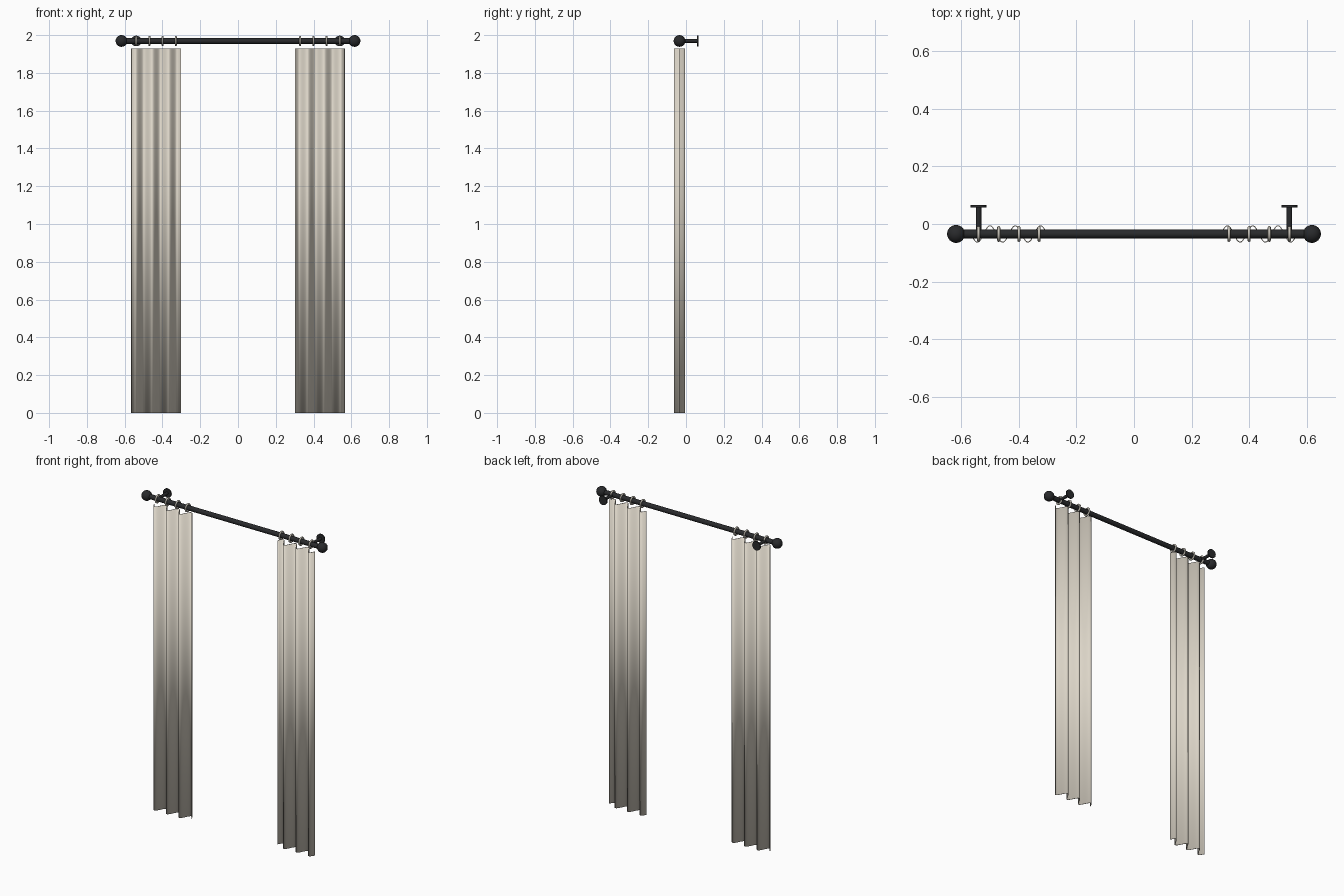
import bpy, math

if "Cube" in bpy.data.objects:
    bpy.data.objects.remove(bpy.data.objects["Cube"])

ROD_Y, ROD_Z = -0.0345, 1.969


def material(name, rgb):
    m = bpy.data.materials.new(name)
    m.diffuse_color = (*rgb, 1)
    m.use_nodes = True
    m.node_tree.nodes["Principled BSDF"].inputs["Base Color"].default_value = m.diffuse_color
    return m


BLACK = material("black_metal", (0.022, 0.023, 0.025))
METAL = material("ring_metal", (0.55, 0.52, 0.46))
CLOTH = material("linen", (0.72, 0.67, 0.58))


def finish(name, mat):
    ob = bpy.context.object
    ob.name = name
    ob.data.materials.append(mat)
    bpy.ops.object.shade_smooth_by_angle(angle=math.radians(40))
    return ob


def cylinder(name, radius, length, loc, rot, mat):
    bpy.ops.mesh.primitive_cylinder_add(vertices=32, radius=radius, depth=length,
                                        location=loc, rotation=rot)
    return finish(name, mat)


def curtain(name, side, mat):
    # pleated sheet: three sine folds, straight drop, given a little thickness
    n, x0, x1, amp, top = 72, 0.302, 0.565, 0.0285, 1.929
    verts = []
    for i in range(n + 1):
        t = i / n
        x = side * (x0 + (x1 - x0) * t)
        y = ROD_Y + amp * math.sin(6 * math.pi * t)
        verts += [(x, y, 0), (x, y, top)]
    faces = [(2 * i, 2 * i + 2, 2 * i + 3, 2 * i + 1)[::side] for i in range(n)]
    me = bpy.data.meshes.new(name)
    me.from_pydata(verts, [], faces)
    ob = bpy.data.objects.new(name, me)
    bpy.context.collection.objects.link(ob)
    bpy.ops.object.select_all(action='DESELECT')
    ob.select_set(True)
    bpy.context.view_layer.objects.active = ob
    finish(name, mat)
    mod = ob.modifiers.new("thickness", 'SOLIDIFY')
    mod.thickness, mod.offset = 0.003, 0


along_x = (0, math.pi / 2, 0)
along_y = (math.pi / 2, 0, 0)

# rod
cylinder("rod", 0.015, 1.23, (0, ROD_Y, ROD_Z), along_x, BLACK)

for side, label in ((-1, "left"), (1, "right")):
    # ball finial
    bpy.ops.mesh.primitive_uv_sphere_add(segments=32, ring_count=16, radius=0.031,
                                         location=(side * 0.617, ROD_Y, ROD_Z))
    finish(f"finial_{label}", BLACK)

    # wall bracket: arm and round plate
    bx = side * 0.539
    cylinder(f"bracket_arm_{label}", 0.0095, 0.0965, (bx, ROD_Y + 0.04825, ROD_Z), along_y, BLACK)
    cylinder(f"bracket_plate_{label}", 0.028, 0.008, (bx, 0.0615, ROD_Z), along_y, BLACK)

    # curtain rings
    for i in range(4):
        bpy.ops.mesh.primitive_torus_add(major_segments=32, minor_segments=12,
                                         major_radius=0.022, minor_radius=0.0055,
                                         location=(side * (0.329 + 0.07 * i), ROD_Y, ROD_Z),
                                         rotation=along_x)
        finish(f"ring_{label}_{i + 1}", METAL)

    # curtain panel
    curtain(f"curtain_{label}", side, CLOTH)
